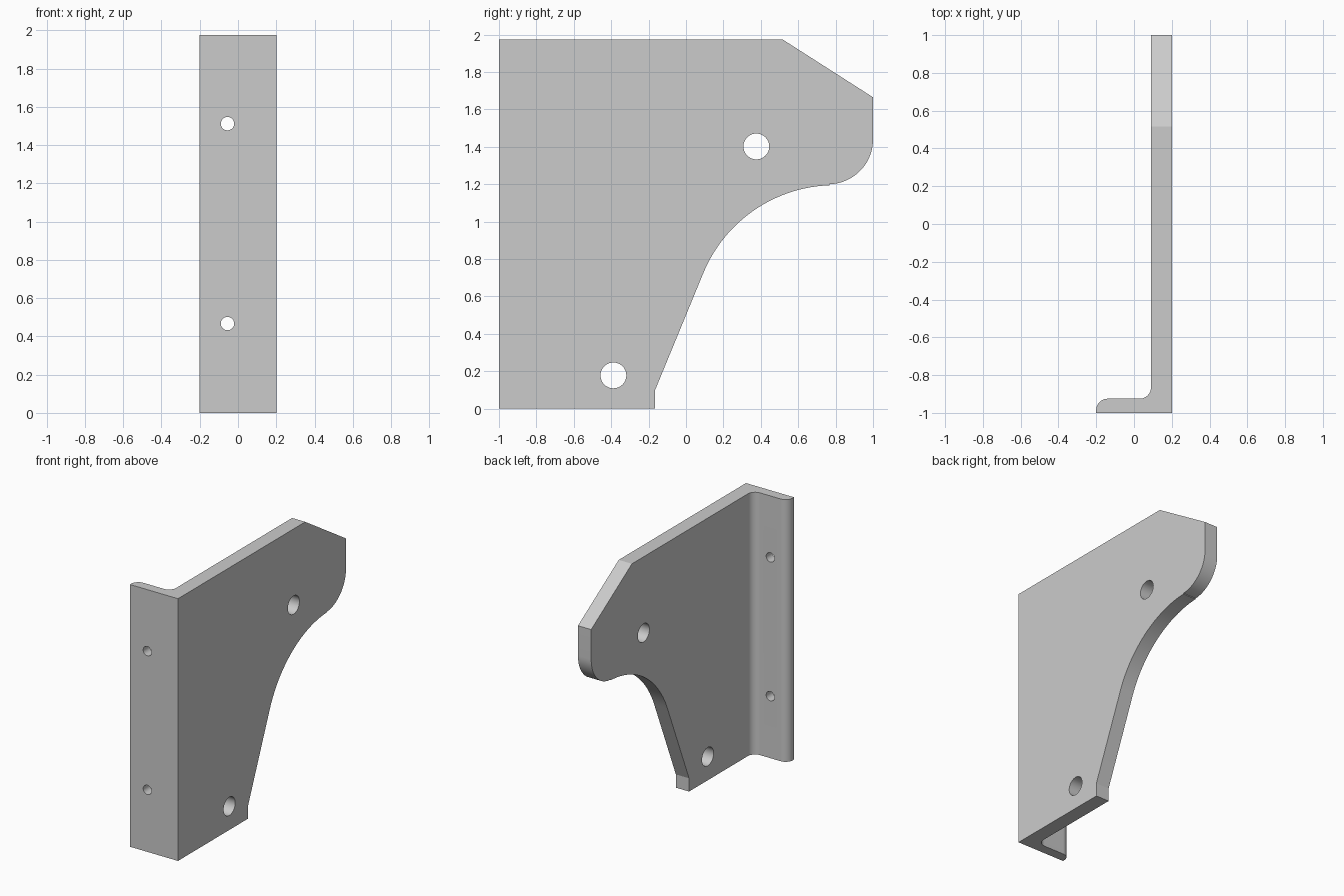
import bpy, bmesh
from math import sin, cos, radians
from mathutils import Vector

cube = bpy.data.objects.get("Cube")
if cube:
    bpy.data.objects.remove(cube, do_unlink=True)

HEIGHT = 1.975


def arc(cx, cy, r, start, end, steps):
    """Points along an arc, angles in degrees."""
    angles = [radians(start + (end - start) * i / steps) for i in range(steps + 1)]
    return [(cx + r * cos(a), cy + r * sin(a)) for a in angles]


def prism(name, points, direction):
    """Extrude a closed outline of 3D points along a direction."""
    bm = bmesh.new()
    base = bm.faces.new([bm.verts.new(p) for p in points])
    new = bmesh.ops.extrude_face_region(bm, geom=[base])["geom"]
    verts = [v for v in new if isinstance(v, bmesh.types.BMVert)]
    bmesh.ops.translate(bm, verts=verts, vec=Vector(direction))
    if not any(len(f.verts) == len(points) and f is base for f in bm.faces):
        bm.faces.new([v for v in bm.verts][:len(points)])
    bmesh.ops.recalc_face_normals(bm, faces=bm.faces)
    mesh = bpy.data.meshes.new(name)
    bm.to_mesh(mesh)
    bm.free()
    obj = bpy.data.objects.new(name, mesh)
    bpy.context.collection.objects.link(obj)
    return obj


def cut(target, cutter, operation):
    """Apply a boolean and remove its cutter."""
    cutter.hide_render = True
    mod = target.modifiers.new(operation.title(), "BOOLEAN")
    mod.operation, mod.solver, mod.object = operation, "EXACT", cutter
    bpy.context.view_layer.objects.active = target
    bpy.ops.object.modifier_apply(modifier=mod.name)
    bpy.data.objects.remove(cutter, do_unlink=True)


# Angle section: mounting flange, rounded toe, inner fillet and web
section = [(-0.2, -1), (0.2, -1), (0.2, 1.1), (0.09, 1.1)]
section += arc(0.03, -0.865, 0.06, 0, -90, 10)
section += arc(-0.14, -0.985 + 0.0, 0.06, 90, 180, 10)
bracket = prism("angle_bracket", [(x, y, -0.1) for x, y in section], (0, 0, 2.2))

# Side outline: foot, sloped edge, concave sweep, rounded nose, chamfered top
outline = [(-1.1, 0), (-0.165, 0), (-0.165, 0.1)]
outline += arc(0.795, 0.435, 0.76, 158, 92, 28)
outline += arc(0.76, 1.44, 0.24, -88, 0, 20)
outline += [(1, 1.665), (0.515, HEIGHT), (-1.1, HEIGHT)]
cut(bracket, prism("outline_cutter", [(-0.5, y, z) for y, z in outline], (1, 0, 0)), "INTERSECT")

# Large holes through the web
for y, z in [(0.376, 1.402), (-0.388, 0.178)]:
    ring = arc(y, z, 0.069, 0, 360, 40)[:-1]
    cut(bracket, prism("web_hole", [(-0.05, a, b) for a, b in ring], (0.5, 0, 0)), "DIFFERENCE")

# Small screw holes through the flange
for z in (0.467, 1.512):
    ring = arc(-0.055, z, 0.035, 0, 360, 32)[:-1]
    cut(bracket, prism("screw_hole", [(a, -1.2, b) for a, b in ring], (0, 0.5, 0)), "DIFFERENCE")

# Plain grey finish
grey = bpy.data.materials.new("plain_grey")
grey.use_nodes = True
colour = (0.6, 0.6, 0.6, 1)
grey.diffuse_color = colour
grey.node_tree.nodes["Principled BSDF"].inputs["Base Color"].default_value = colour
bracket.data.materials.clear()
bracket.data.materials.append(grey)
for face in bracket.data.polygons:
    face.material_index = 0

# Smooth curves, crisp edges
bpy.ops.object.select_all(action="DESELECT")
bracket.select_set(True)
bpy.context.view_layer.objects.active = bracket
bpy.ops.object.shade_smooth_by_angle(angle=radians(20))
